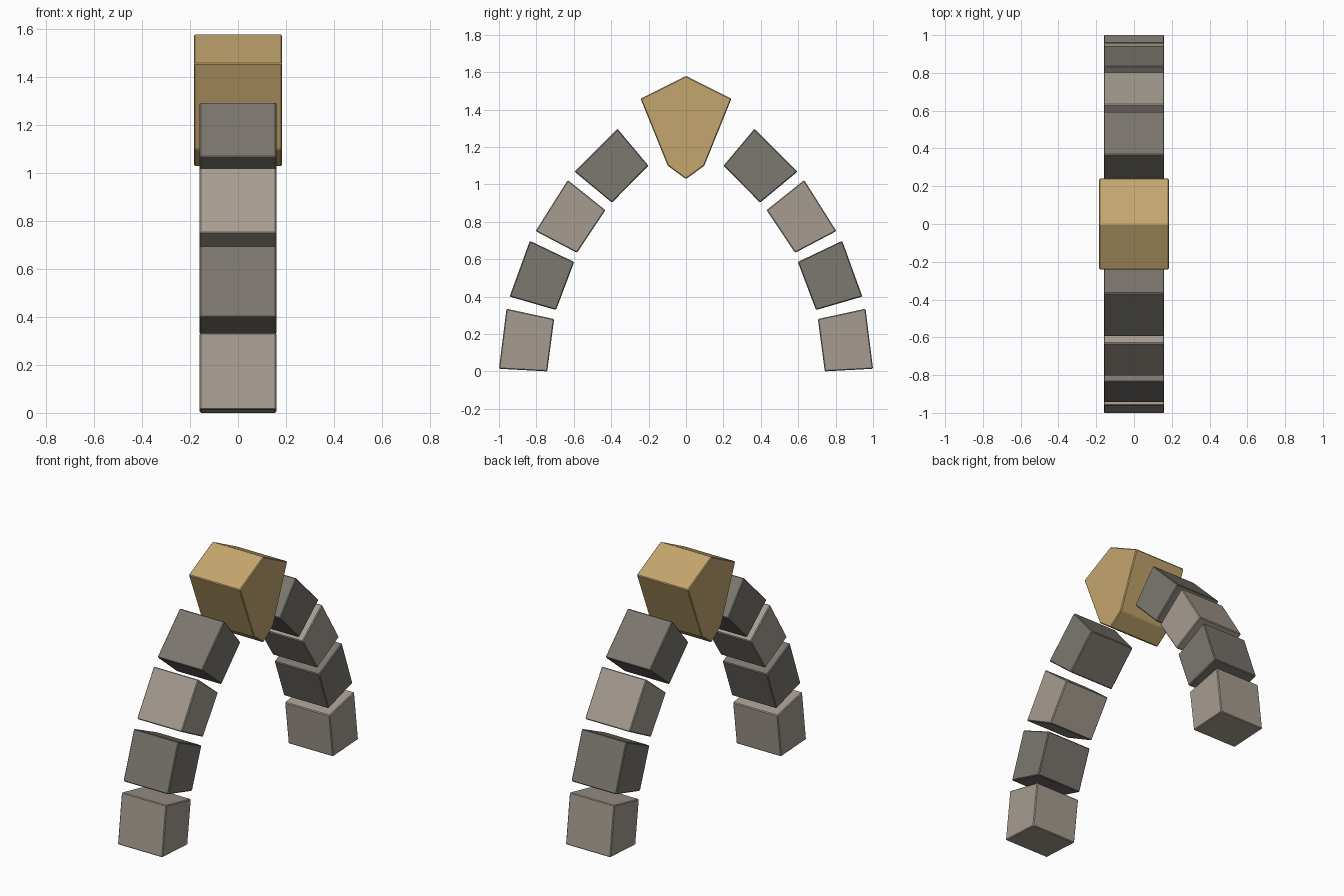
import bpy
import bmesh

cube = bpy.data.objects.get("Cube")
if cube:
    bpy.data.objects.remove(cube, do_unlink=True)


def make_material(name, colour):
    mat = bpy.data.materials.new(name)
    mat.use_nodes = True
    mat.diffuse_color = colour
    mat.node_tree.nodes["Principled BSDF"].inputs["Base Color"].default_value = colour
    return mat


light_stone = make_material("light stone", (0.38, 0.335, 0.285, 1))
dark_stone = make_material("dark stone", (0.20, 0.185, 0.16, 1))
gold_stone = make_material("gold stone", (0.55, 0.38, 0.155, 1))


def extrude_profile(name, profile, half_width, mat):
    """Extrude a (y, z) outline across x and chip its edges slightly."""
    bm = bmesh.new()
    face = bm.faces.new([bm.verts.new((-half_width, y, z)) for y, z in profile])
    grown = bmesh.ops.extrude_face_region(bm, geom=[face])["geom"]
    moved = [v for v in grown if isinstance(v, bmesh.types.BMVert)]
    bmesh.ops.translate(bm, verts=moved, vec=(2 * half_width, 0, 0))
    bmesh.ops.recalc_face_normals(bm, faces=bm.faces)
    mesh = bpy.data.meshes.new(name)
    bm.to_mesh(mesh)
    bm.free()
    mesh.materials.append(mat)
    obj = bpy.data.objects.new(name, mesh)
    bpy.context.collection.objects.link(obj)
    bevel = obj.modifiers.new("worn edges", "BEVEL")
    bevel.width = 0.005
    bevel.segments = 1
    return obj


# Wedge-shaped arch blocks, from the foot upwards: outer top, inner top, inner foot, outer foot
blocks = [
    ("foot_block", light_stone, [(0.96, 0.335), (0.705, 0.28), (0.742, 0), (1.0, 0.014)]),
    ("lower_block", dark_stone, [(0.835, 0.698), (0.598, 0.585), (0.695, 0.328), (0.943, 0.4)]),
    ("upper_block", light_stone, [(0.632, 1.023), (0.431, 0.862), (0.583, 0.634), (0.804, 0.75)]),
    ("shoulder_block", dark_stone, [(0.366, 1.297), (0.201, 1.1), (0.396, 0.902), (0.596, 1.068)]),
]
for side, sign in (("front", -1), ("back", 1)):
    for name, mat, outline in blocks:
        # The shoulder block leans in towards the keystone
        extrude_profile(f"{side}_{name}", [(sign * y, z) for y, z in outline], 0.16, mat)

# Keystone: half outline mirrored about the middle
half = [(0.243, 1.458), (0.098, 1.1)]
outline = [(0, 1.58)] + half + [(0, 1.028)] + [(-y, z) for y, z in reversed(half)]
extrude_profile("keystone", outline, 0.184, gold_stone)
